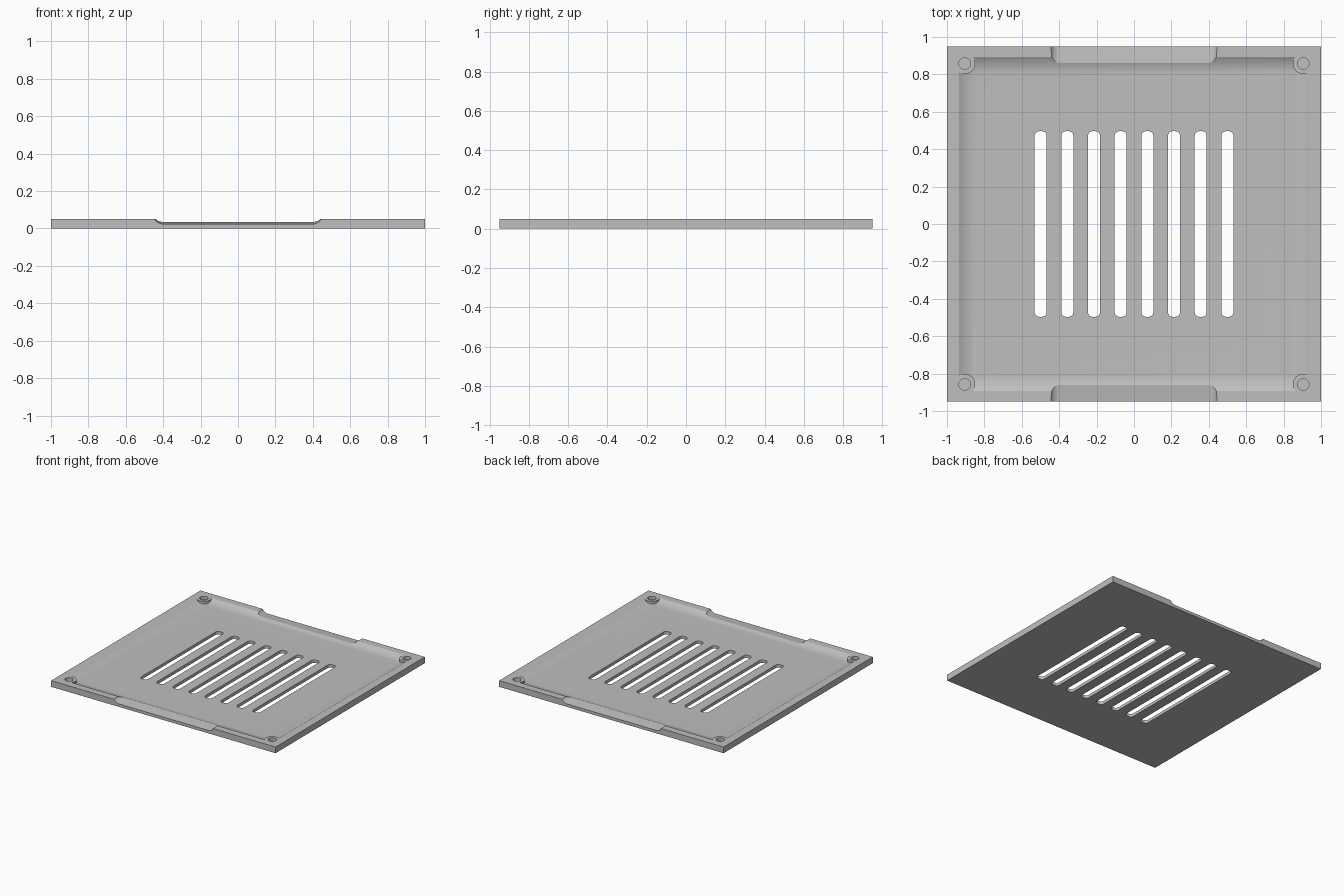
import bpy, bmesh
from math import sin, cos, pi, asin, sqrt

cube = bpy.data.objects.get("Cube")
if cube:
    bpy.data.objects.remove(cube, do_unlink=True)

HALF_X, HALF_Y, TOP, FLOOR = 1.0, 0.95, 0.05, 0.024
POST_X, POST_Y = 0.905, 0.858

grey = bpy.data.materials.new("plain grey")
grey.use_nodes = True
colour = (0.52, 0.52, 0.52, 1)
grey.diffuse_color = colour
grey.node_tree.nodes["Principled BSDF"].inputs["Base Color"].default_value = colour


def loft(bm, rings):
    """Skin a list of equal point rings and cap both ends."""
    loops = [[bm.verts.new(p) for p in ring] for ring in rings]
    for a, b in zip(loops, loops[1:]):
        for i in range(len(a)):
            j = (i + 1) % len(a)
            bm.faces.new((a[i], a[j], b[j], b[i]))
    bm.faces.new(loops[0][::-1])
    bm.faces.new(loops[-1])


def finish(bm, name):
    bmesh.ops.recalc_face_normals(bm, faces=bm.faces)
    mesh = bpy.data.meshes.new(name)
    bm.to_mesh(mesh)
    bm.free()
    mesh.materials.append(grey)
    obj = bpy.data.objects.new(name, mesh)
    bpy.context.collection.objects.link(obj)
    return obj


def rectangle(hx, hy, z):
    return [(-hx, -hy, z), (hx, -hy, z), (hx, hy, z), (-hx, hy, z)]


def prism(bm, outline, z0, z1):
    loft(bm, [[(x, y, z) for x, y in outline] for z in (z0, z1)])


def rounded_outline(cx, cy, hx, hy, r, steps):
    """Rectangle with rounded corners; a circle when hx = hy = r."""
    points = []
    for k, (sx, sy) in enumerate(((1, 1), (-1, 1), (-1, -1), (1, -1))):
        for i in range(steps + 1):
            a = (k + i / steps) * pi / 2
            p = (cx + sx * (hx - r) + r * cos(a), cy + sy * (hy - r) + r * sin(a))
            if not points or abs(p[0] - points[-1][0]) + abs(p[1] - points[-1][1]) > 1e-5:
                points.append(p)
    if abs(points[0][0] - points[-1][0]) + abs(points[0][1] - points[-1][1]) < 1e-5:
        points.pop()
    return points


def boolean(target, tool, operation):
    mod = target.modifiers.new(operation.lower(), "BOOLEAN")
    mod.operation, mod.solver, mod.object = operation, "EXACT", tool
    bpy.context.view_layer.objects.active = target
    bpy.ops.object.modifier_apply(modifier=mod.name)
    bpy.data.objects.remove(tool, do_unlink=True)


# Tray with a shallow recess whose sides sweep down to the floor
bm = bmesh.new()
rings = [rectangle(HALF_X, HALF_Y, 0), rectangle(HALF_X, HALF_Y, TOP)]
sweep, steps = 0.095, 10
radius = (sweep ** 2 + (TOP - FLOOR) ** 2) / (2 * (TOP - FLOOR))
for i in range(steps + 1):
    d = sweep * (1 - i / steps)
    z = FLOOR + radius - sqrt(radius ** 2 - d ** 2)
    rings.append(rectangle(0.84 + d, 0.797 + d, z))
loft(bm, rings)
tray = finish(bm, "vented_tray")

corners = [(sx * POST_X, sy * POST_Y) for sx in (-1, 1) for sy in (-1, 1)]

# Corner screw posts, flush with the rim
bm = bmesh.new()
for x, y in corners:
    prism(bm, rounded_outline(x, y, 0.056, 0.056, 0.056, 10), 0.012, TOP)
boolean(tray, finish(bm, "screw_posts"), "UNION")

# Blind screw holes and vent slots
bm = bmesh.new()
for x, y in corners:
    prism(bm, rounded_outline(x, y, 0.031, 0.031, 0.031, 8), 0.024, 0.1)
for i in range(8):
    prism(bm, rounded_outline((i - 3.5) * 0.1427, 0, 0.032, 0.496, 0.024, 6), -0.1, 0.1)
boolean(tray, finish(bm, "hole_cutter"), "DIFFERENCE")

# Finger notches in the front and back rims, rising slightly inwards
bm = bmesh.new()
run, rise = 0.045, TOP - FLOOR
r = (run ** 2 + rise ** 2) / (2 * rise)
arc = [(0.40 + r * sin(a), r - r * cos(a))
       for a in (asin(run / r) * i / 8 for i in range(9))]
half = arc + [(arc[-1][0], 0.1)]
section = half + [(-x, h) for x, h in reversed(half)]
for side in (-1, 1):
    notch = []
    for y in (1.0, 0.82):
        base = FLOOR + (HALF_Y - y) * 0.125
        notch.append([(x, side * y, base + h) for x, h in section])
    loft(bm, notch)
boolean(tray, finish(bm, "notch_cutter"), "DIFFERENCE")

# Smooth sweeps, crisp rims
bpy.ops.object.select_all(action="DESELECT")
tray.select_set(True)
bpy.context.view_layer.objects.active = tray
bpy.ops.object.shade_smooth_by_angle(angle=pi / 8)
